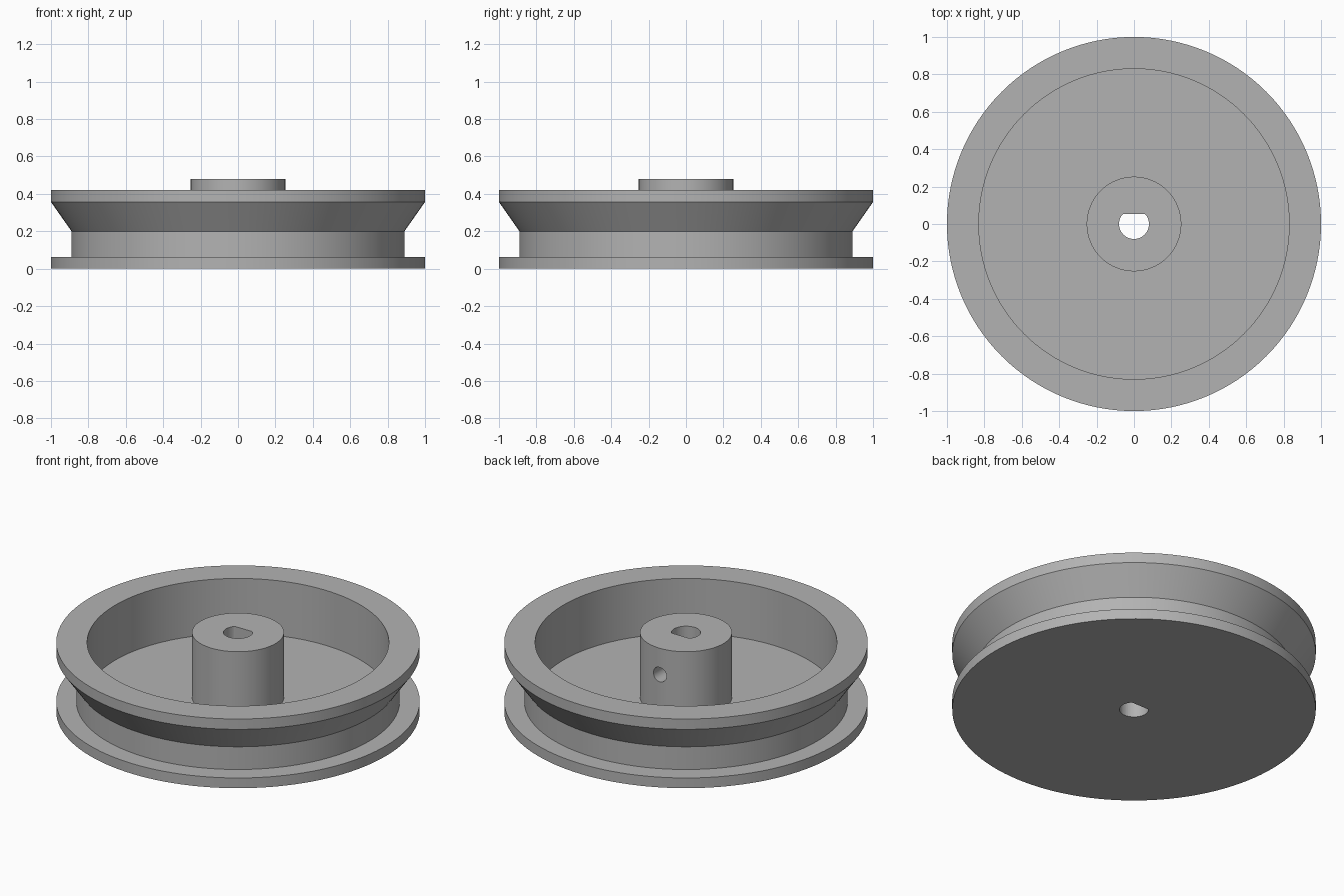
import bpy, bmesh
from math import radians, pi
from mathutils import Matrix

cube = bpy.data.objects.get("Cube")
if cube:
    bpy.data.objects.remove(cube)

grey = bpy.data.materials.new("plain grey")
grey.use_nodes = True
colour = (0.45, 0.45, 0.45, 1)
grey.diffuse_color = colour
grey.node_tree.nodes["Principled BSDF"].inputs["Base Color"].default_value = colour


def add_object(name, bm):
    bmesh.ops.recalc_face_normals(bm, faces=bm.faces)
    mesh = bpy.data.meshes.new(name)
    bm.to_mesh(mesh)
    bm.free()
    mesh.materials.append(grey)
    obj = bpy.data.objects.new(name, mesh)
    bpy.context.collection.objects.link(obj)
    return obj


def cylinder(radius, depth, matrix, sides=48):
    bm = bmesh.new()
    bmesh.ops.create_cone(bm, cap_ends=True, segments=sides, radius1=radius,
                          radius2=radius, depth=depth, matrix=matrix)
    return bm


def cut(target, cutter):
    mod = target.modifiers.new(cutter.name, "BOOLEAN")
    mod.operation = "DIFFERENCE"
    mod.solver = "EXACT"
    mod.object = cutter
    bpy.context.view_layer.objects.active = target
    bpy.ops.object.modifier_apply(modifier=mod.name)
    bpy.data.objects.remove(cutter)


# Wheel body: outer flanges, groove, dished top and hub turned in one piece
profile = [(0, 0), (1, 0), (1, 0.062), (0.89, 0.062), (0.89, 0.2),
           (1, 0.357), (1, 0.42), (0.83, 0.42), (0.83, 0.086),
           (0.253, 0.086), (0.253, 0.48), (0, 0.48)]
bm = bmesh.new()
verts = [bm.verts.new((r, 0, z)) for r, z in profile]
edges = [bm.edges.new(pair) for pair in zip(verts, verts[1:])]
bmesh.ops.spin(bm, geom=verts + edges, cent=(0, 0, 0), axis=(0, 0, 1),
               angle=2 * pi, steps=128)
bmesh.ops.remove_doubles(bm, verts=bm.verts, dist=0.0001)
wheel = add_object("pulley_wheel", bm)

# Shaft bore with a flat on its back side
bm = cylinder(0.08, 1, Matrix.Translation((0, 0, 0.25)))
for v in bm.verts:
    v.co.y = min(v.co.y, 0.053)
bmesh.ops.dissolve_limit(bm, angle_limit=radians(0.5), verts=bm.verts, edges=bm.edges)
cut(wheel, add_object("shaft_bore", bm))

# Set screw hole through the back wall of the hub
place = Matrix.Translation((0, 0.17, 0.32)) @ Matrix.Rotation(radians(90), 4, "X")
cut(wheel, add_object("screw_hole", cylinder(0.044, 0.3, place, 32)))

bpy.ops.object.select_all(action="DESELECT")
wheel.select_set(True)
bpy.context.view_layer.objects.active = wheel
bpy.ops.object.shade_smooth_by_angle(angle=radians(30))
